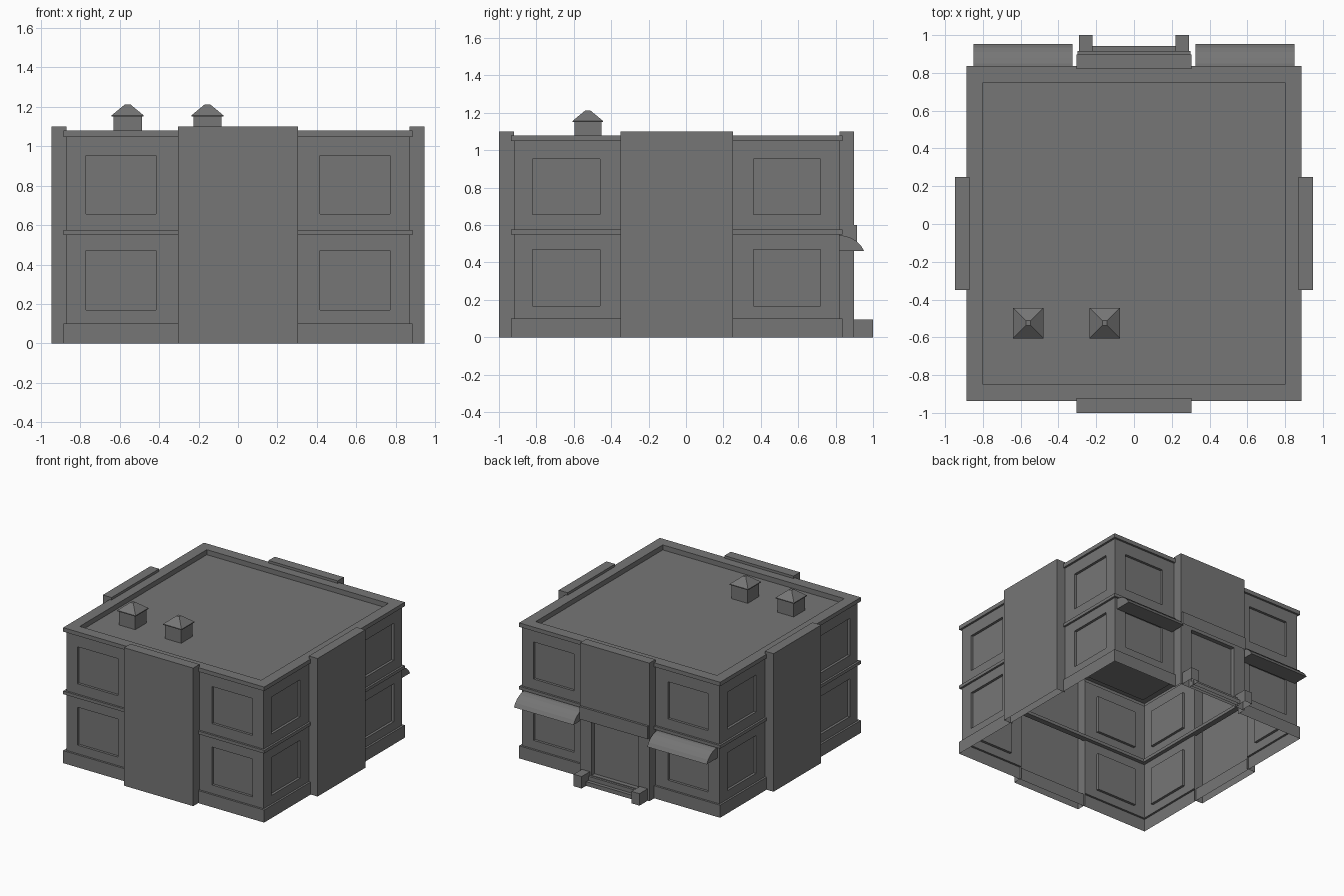
import bpy, bmesh
from mathutils import Vector

if "Cube" in bpy.data.objects:
    bpy.data.objects.remove(bpy.data.objects["Cube"])

Z = Vector((0, 0, 1))
GREY = bpy.data.materials.new("dark_grey")
GREY.diffuse_color = (.18, .18, .18, 1)
GREY.use_nodes = True
GREY.node_tree.nodes["Principled BSDF"].inputs["Base Color"].default_value = GREY.diffuse_color


def finish(name, bm):
    bmesh.ops.remove_doubles(bm, verts=bm.verts, dist=1e-5)
    me = bpy.data.meshes.new(name)
    bm.to_mesh(me)
    bm.free()
    me.materials.append(GREY)
    ob = bpy.data.objects.new(name, me)
    bpy.context.collection.objects.link(ob)
    return ob


def face(bm, *pts):
    bm.faces.new([bm.verts.new(p) for p in pts])


def box(name, x0, x1, y0, y1, z0, z1):
    """Box with an open underside."""
    bm = bmesh.new()
    bmesh.ops.create_cube(bm, size=1)
    for v in bm.verts:
        v.co = ((x0, x1)[v.co.x > 0], (y0, y1)[v.co.y > 0], (z0, z1)[v.co.z > 0])
    bm.normal_update()
    bottom = [f for f in bm.faces if f.normal.z < -.5]
    bmesh.ops.delete(bm, geom=bottom, context='FACES_ONLY')
    return finish(name, bm)


def panel(bm, P, o, u0, u1, z0, z1, hole=None, depth=0.02):
    """Flat outward-facing wall, optionally with one recessed panel."""
    outer = [(u0, z0), (u1, z0), (u1, z1), (u0, z1)]
    if not hole:
        face(bm, *[P(u, o, z) for u, z in outer])
        return
    a, b, c, d = hole
    inner = [(a, c), (b, c), (b, d), (a, d)]
    for i in range(4):
        j = (i + 1) % 4
        (ia, iz), (ja, jz) = inner[i], inner[j]
        face(bm, P(outer[i][0], o, outer[i][1]), P(outer[j][0], o, outer[j][1]),
             P(ja, o, jz), P(ia, o, iz))
        face(bm, P(ia, o, iz), P(ja, o, jz), P(ja, o - depth, jz), P(ia, o - depth, iz))
    face(bm, *[P(u, o - depth, z) for u, z in inner])


# Wall cross-section (offset from wall plane, height): plinth, band, cornice, parapet
L = 0.016
PROFILE = [(L, 0), (L, .1), (0, .1), (0, .55), (L, .55), (L, .575),
           (0, .575), (0, 1.048), (L, 1.048), (L, 1.08)]
RIM = [(0, 1.08), (-.07, 1.08), (-.07, 1.04)]
BAND = [(-.03, .575), (-.03, .55), (L, .55), (L, .575)]
WINDOWS = {.1: (.168, .47), .575: (.657, .952)}

# along direction, wall distance, wall range, pier range, pier projection, part name
SIDES = [
    ((1, 0, 0), .92, (-.87, .87), (-.305, .305), .08, "front"),
    ((0, 1, 0), .87, (-.92, .82), (-.35, .25), .077, "right"),
    ((-1, 0, 0), .82, (-.87, .87), (-.305, .305), .077, "back"),
    ((0, -1, 0), .87, (-.82, .92), (-.25, .35), .077, "left"),
]

walls = bmesh.new()
band = bmesh.new()
for d, dist, (ua, ub), (pa, pb), proj, side in SIDES:
    d = Vector(d)
    n = d.cross(Z)

    def P(u, o, z):
        return d * u + n * (dist + o) + Z * z

    # Two bays of moulded wall, with recessed windows on both floors
    for left in (True, False):
        for (o0, z0), (o1, z1) in zip(PROFILE, PROFILE[1:]):
            if left:
                e0, f0, e1, f1 = ua - o0, pa, ua - o1, pa
            else:
                e0, f0, e1, f1 = pb, ub + o0, pb, ub + o1
            if z0 in WINDOWS and z1 > z0:
                hole = (ua + .1, pa - .11) if left else (pb + .11, ub - .1)
                panel(walls, P, o0, e0, f0, z0, z1, hole + WINDOWS[z0])
            elif (o0, o1, z0) != (L, L, .55):  # band face comes from the band ring
                face(walls, P(e0, o0, z0), P(f0, o0, z0), P(f1, o1, z1), P(e1, o1, z1))
        # cornice top
        if left:
            face(walls, P(ua - L, L, 1.08), P(pa, L, 1.08), P(pa, 0, 1.08), P(ua, 0, 1.08))
        else:
            face(walls, P(pb, L, 1.08), P(ub + L, L, 1.08), P(ub, 0, 1.08), P(pb, 0, 1.08))
    # plinth carried on behind the pier
    if side != "back":
        panel(walls, P, L, pa, pb, 0, .1)
    # parapet rim
    for (o0, z0), (o1, z1) in zip(RIM, RIM[1:]):
        face(walls, P(ua - o0, o0, z0), P(ub + o0, o0, z0),
             P(ub + o1, o1, z1), P(ua - o1, o1, z1))
    # floor band, a continuous ring around the building
    for (o0, z0), (o1, z1) in zip(BAND, BAND[1:]):
        face(band, P(ua - o0, o0, z0), P(ub + o0, o0, z0),
             P(ub + o1, o1, z1), P(ua - o1, o1, z1))

    # Projecting pier, open to the inside; the back one holds the doorway
    bm = bmesh.new()
    door = (-.205, .205, .07, .49) if side == "back" else None
    panel(bm, P, proj, pa, pb, 0, 1.1, door, .035)
    face(bm, P(pa, 0, 0), P(pa, proj, 0), P(pa, proj, 1.1), P(pa, 0, 1.1))
    face(bm, P(pb, proj, 0), P(pb, 0, 0), P(pb, 0, 1.1), P(pb, proj, 1.1))
    face(bm, P(pa, proj, 1.1), P(pb, proj, 1.1), P(pb, 0, 1.1), P(pa, 0, 1.1))
    face(bm, P(pb, 0, 1.08), P(pa, 0, 1.08), P(pa, 0, 1.1), P(pb, 0, 1.1))
    finish(side + "_pier", bm)

# Flat roof deck
face(walls, (-.8, -.85, 1.04), (.8, -.85, 1.04), (.8, .75, 1.04), (-.8, .75, 1.04))
finish("walls_and_roof", walls)
finish("floor_band", band)

# Entrance: lintel, two steps, end posts
box("door_lintel", -.3, .3, .89, .915, .5, .6)
box("upper_step", -.225, .225, .89, .915, 0, .065)
box("lower_step", -.225, .225, .89, .943, 0, .033)
for s in (-1, 1):
    x0, x1 = sorted((s * .22, s * .29))
    box("step_post", x0, x1, .89, 1.0, 0, .095)

# Curved awnings over the ground-floor back windows
CURVE = [(.82, .545), (.85, .542), (.88, .532), (.91, .515), (.935, .49), (.953, .46), (.82, .46)]
for s in (-1, 1):
    bm = bmesh.new()
    f = bm.faces.new([bm.verts.new((s * .325, y, z)) for y, z in CURVE])
    ext = bmesh.ops.extrude_face_region(bm, geom=[f], use_keep_orig=True)
    for v in ext["geom"]:
        if isinstance(v, bmesh.types.BMVert):
            v.co.x = s * .85
    bmesh.ops.recalc_face_normals(bm, faces=bm.faces)
    finish("awning", bm)

# Roof vents with pyramid caps
for x in (-.56, -.155):
    y = -.525
    box("vent_body", x - .072, x + .072, y - .072, y + .072, 1.04, 1.155)
    bm = bmesh.new()
    rings = [[bm.verts.new((x + i * h, y + j * h, z))
              for i, j in ((-1, -1), (1, -1), (1, 1), (-1, 1))]
             for h, z in ((.081, 1.15), (.081, 1.157), (.013, 1.213))]
    bm.faces.new(rings[0][::-1])
    bm.faces.new(rings[2])
    for lo, hi in zip(rings, rings[1:]):
        for i in range(4):
            j = (i + 1) % 4
            bm.faces.new((lo[i], lo[j], hi[j], hi[i]))
    finish("vent_cap", bm)
